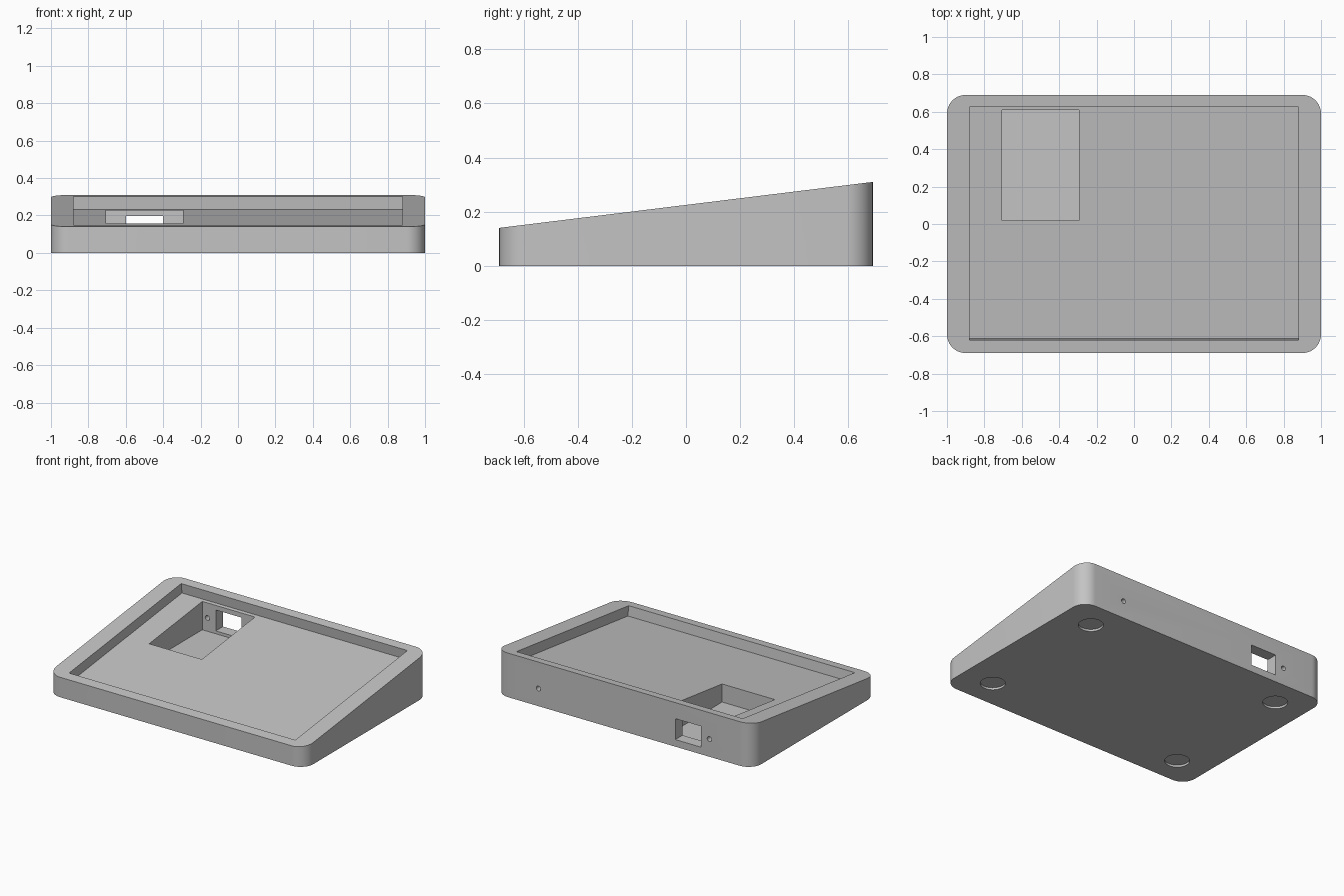
import bpy, bmesh, math
from mathutils import Matrix, Vector

old = bpy.data.objects.get("Cube")
if old:
    bpy.data.objects.remove(old, do_unlink=True)

HALF_X, HALF_Y, CORNER = 1.0, 0.69, 0.1
MID_Z, SLOPE = 0.225, 0.123
TILT = math.atan(SLOPE)

grey = bpy.data.materials.new("plain_grey")
grey.use_nodes = True
grey.diffuse_color = (0.55, 0.55, 0.55, 1)
grey.node_tree.nodes["Principled BSDF"].inputs["Base Color"].default_value = grey.diffuse_color


def make_object(name, bm):
    bmesh.ops.recalc_face_normals(bm, faces=bm.faces)
    mesh = bpy.data.meshes.new(name)
    bm.to_mesh(mesh)
    bm.free()
    mesh.materials.append(grey)
    obj = bpy.data.objects.new(name, mesh)
    bpy.context.collection.objects.link(obj)
    return obj


def box(name, low, high, matrix=Matrix()):
    low, high = Vector(low), Vector(high)
    bm = bmesh.new()
    bmesh.ops.create_cube(bm, size=1)
    bmesh.ops.scale(bm, vec=high - low, verts=bm.verts)
    bmesh.ops.translate(bm, vec=(low + high) / 2, verts=bm.verts)
    bm.transform(matrix)
    return make_object(name, bm)


def cylinder(name, centre, radius, depth, sides, matrix=Matrix()):
    bm = bmesh.new()
    bmesh.ops.create_cone(bm, cap_ends=True, segments=sides, radius1=radius,
                          radius2=radius, depth=depth)
    bm.transform(Matrix.Translation(centre) @ matrix)
    return make_object(name, bm)


def cut(target, cutter):
    bpy.context.view_layer.objects.active = target
    mod = target.modifiers.new("cut", 'BOOLEAN')
    mod.operation, mod.solver, mod.object = 'DIFFERENCE', 'EXACT', cutter
    bpy.ops.object.modifier_apply(modifier=mod.name)
    bpy.data.objects.remove(cutter, do_unlink=True)


# Wedge body: rounded rectangle raised to a sloping top
bm = bmesh.new()
outline = []
steps = 12
for quarter, (sx, sy) in enumerate([(1, 1), (-1, 1), (-1, -1), (1, -1)]):
    for i in range(steps + 1):
        a = math.pi / 2 * (quarter + i / steps)
        outline.append((sx * (HALF_X - CORNER) + CORNER * math.cos(a),
                        sy * (HALF_Y - CORNER) + CORNER * math.sin(a)))
bottom = [bm.verts.new((x, y, 0)) for x, y in outline]
top = [bm.verts.new((x, y, MID_Z + SLOPE * y)) for x, y in outline]
bm.faces.new(bottom)
bm.faces.new(top)
for i in range(len(outline)):
    j = (i + 1) % len(outline)
    bm.faces.new((bottom[i], bottom[j], top[j], top[i]))
body = make_object("wedge_case", bm)

# Shallow tray sunk square to the sloping top
tilted = Matrix.Translation((0, 0, MID_Z)) @ Matrix.Rotation(TILT, 4, 'X')
reach = 1 / math.cos(TILT)
cut(body, box("tray_cutter", (-0.88, -0.62 * reach, -0.07),
              (0.88, 0.626 * reach, 0.1), tilted))

# Deep pocket with a level floor, and its port through the back wall
cut(body, box("pocket_cutter", (-0.705, 0.02, 0.03), (-0.295, 0.61, 0.245)))
cut(body, box("port_cutter", (-0.6, 0.55, 0.05), (-0.4, 0.8, 0.197)))

# Small round holes in the back wall
for side in (-1, 1):
    cut(body, cylinder("screw_hole_cutter", (side * 0.665, 0.67, 0.124), 0.017,
                       0.16, 24, Matrix.Rotation(math.pi / 2, 4, 'X')))

# Round foot recesses underneath
for sx in (-1, 1):
    for sy in (-1, 1):
        cut(body, cylinder("foot_recess_cutter", (sx * 0.767, sy * 0.486, 0),
                           0.08, 0.03, 48))

bpy.ops.object.select_all(action='DESELECT')
body.select_set(True)
bpy.context.view_layer.objects.active = body
bpy.ops.object.shade_smooth_by_angle(angle=math.radians(30))
